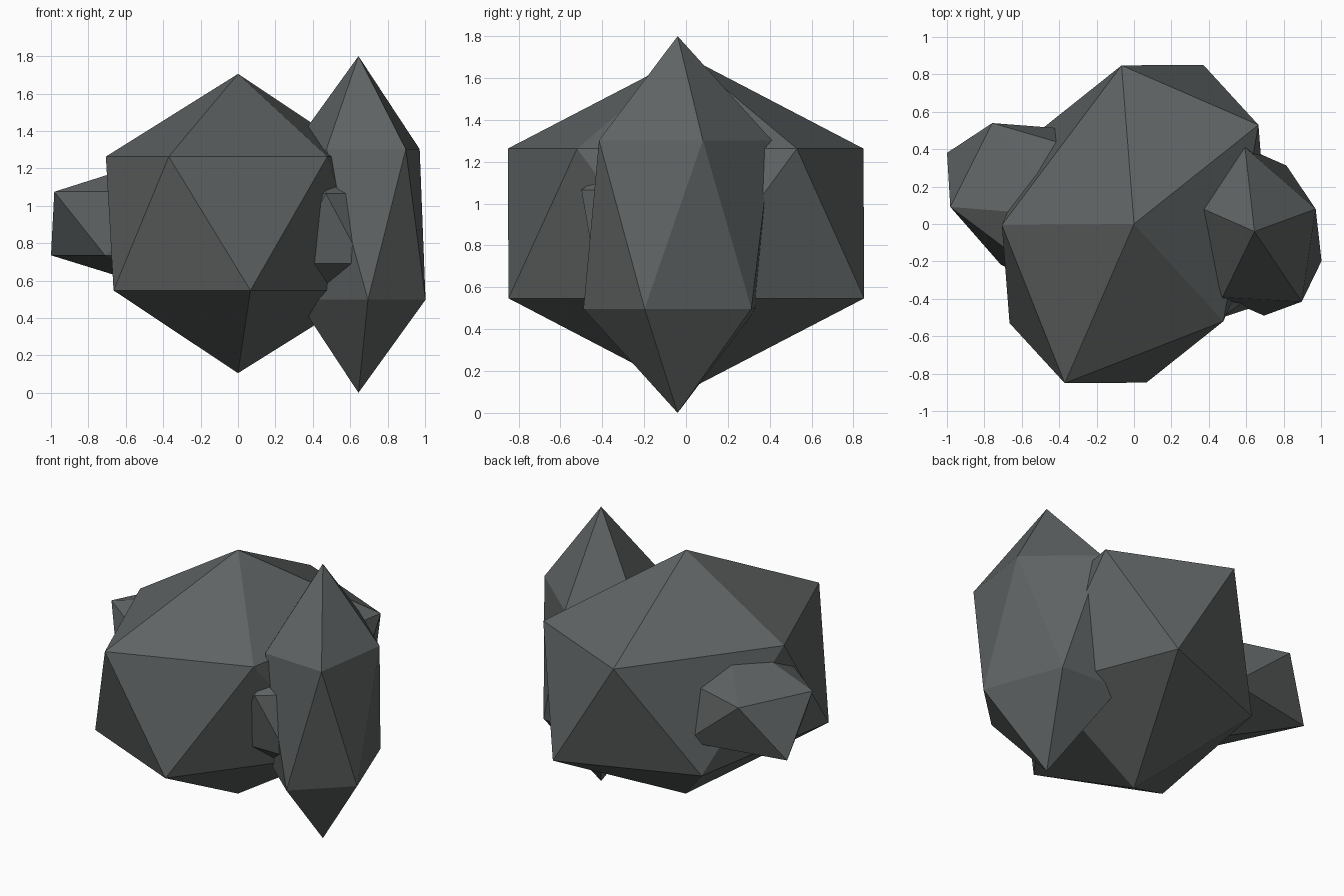
import bpy, bmesh, math
from mathutils import Matrix, Vector

if "Cube" in bpy.data.objects:
    bpy.data.objects.remove(bpy.data.objects["Cube"])

# One dark grey stone colour for the whole cluster
stone = bpy.data.materials.new("dark_grey_stone")
stone.diffuse_color = (0.115, 0.125, 0.125, 1.0)
stone.use_nodes = True
stone.node_tree.nodes["Principled BSDF"].inputs["Base Color"].default_value = stone.diffuse_color


def boulder(name, centre, scale, turn):
    """A flat-shaded 20-sided rock, stretched and then turned about z."""
    bm = bmesh.new()
    bmesh.ops.create_icosphere(bm, subdivisions=1, radius=1.0)
    for v in bm.verts:
        v.co.normalize()
    m = (Matrix.Translation(Vector(centre))
         @ Matrix.Rotation(math.radians(turn), 4, 'Z')
         @ Matrix.Diagonal((*scale, 1.0)))
    bm.transform(m)
    mesh = bpy.data.meshes.new(name)
    bm.to_mesh(mesh)
    bm.free()
    mesh.materials.append(stone)
    ob = bpy.data.objects.new(name, mesh)
    bpy.context.collection.objects.link(ob)
    return ob


# Large central rock
boulder("main_rock", (0, 0, 0.905), (1.038, 0.759, 0.80), 246.5)
# Tall pointed rock on the right
boulder("tall_rock", (0.644, -0.04, 0.90), (0.39, 0.517, 0.90), 20.2)
# Long low rock poking out on the left
boulder("side_rock", (-0.32, 0.04, 0.905), (0.85, 0.477, 0.38), -26.6)
# Small rock wedged between the main and tall rocks
boulder("wedged_rock", (0.47, -0.16, 0.878), (0.38, 0.38, 0.42), -90)
